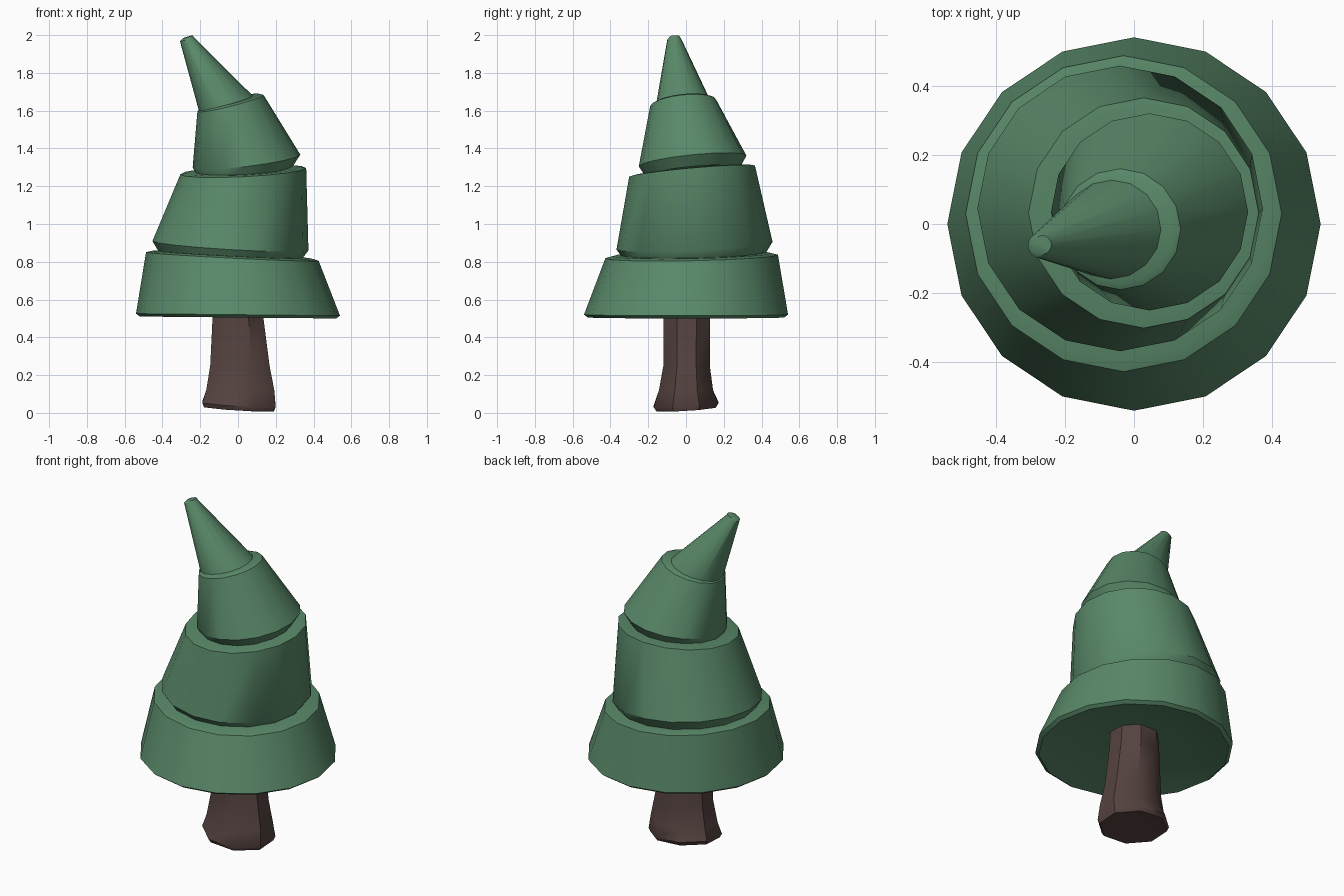
import bpy, bmesh, math

if "Cube" in bpy.data.objects:
    bpy.data.objects.remove(bpy.data.objects["Cube"])


def material(name, color):
    m = bpy.data.materials.new(name)
    m.diffuse_color = (*color, 1)
    m.use_nodes = True
    m.node_tree.nodes["Principled BSDF"].inputs["Base Color"].default_value = m.diffuse_color
    return m


GREEN = material("foliage_green", (0.10, 0.25, 0.14))
BROWN = material("bark_brown", (0.09, 0.055, 0.05))


def loft(name, rings, sides, mat, phase=0.0, hollow=0.0, angle=40):
    """Skin a stack of rings: (cx, cy, cz, rx, ry, slope_x, slope_y)."""
    bm = bmesh.new()
    loops = []
    for cx, cy, cz, rx, ry, sx, sy in rings:
        loop = []
        for i in range(sides):
            a = phase + 2 * math.pi * i / sides
            dx, dy = rx * math.cos(a), ry * math.sin(a)
            loop.append(bm.verts.new((cx + dx, cy + dy, cz + sx * dx + sy * dy)))
        loops.append(loop)
    for lo, hi in zip(loops, loops[1:]):
        for i in range(sides):
            j = (i + 1) % sides
            bm.faces.new((lo[i], lo[j], hi[j], hi[i]))
    # underside (optionally hollowed upward) and top cap
    c = rings[0]
    mid = bm.verts.new((c[0], c[1], c[2] + hollow))
    for i in range(sides):
        bm.faces.new((loops[0][(i + 1) % sides], loops[0][i], mid))
    bm.faces.new(loops[-1])
    bmesh.ops.recalc_face_normals(bm, faces=bm.faces)
    me = bpy.data.meshes.new(name)
    bm.to_mesh(me)
    bm.free()
    me.materials.append(mat)
    ob = bpy.data.objects.new(name, me)
    bpy.context.collection.objects.link(ob)
    bpy.context.view_layer.objects.active = ob
    ob.select_set(True)
    bpy.ops.object.shade_smooth_by_angle(angle=math.radians(angle))
    ob.select_set(False)
    return ob


def tier(name, rings, hollow):
    loft(name, [(x, y, z, r, r, sx, sy) for x, y, z, r, sx, sy in rings],
         16, GREEN, hollow=hollow)


# Foliage tiers, each a leaning cone with a turned-in lower lip
tier("foliage_bottom", [
    (0, 0, 0.505, 0.52, -0.01, 0),
    (0, 0, 0.52, 0.54, -0.01, 0),
    (-0.03, 0.03, 0.828, 0.457, -0.05, 0.02),
    (-0.03, 0.03, 0.838, 0.42, -0.05, 0.02)], 0.12)
tier("foliage_lower_middle", [
    (-0.04, 0.045, 0.835, 0.38, -0.05, 0.04),
    (-0.04, 0.045, 0.885, 0.413, -0.06, 0.05),
    (0.028, 0.032, 1.28, 0.333, 0.05, 0.09),
    (0.028, 0.032, 1.285, 0.30, 0.05, 0.09)], 0.03)
tier("foliage_upper_middle", [
    (0.04, 0.035, 1.275, 0.25, 0.12, 0.09),
    (0.045, 0.035, 1.333, 0.285, 0.12, 0.10),
    (-0.04, -0.015, 1.64, 0.175, 0.25, 0.10),
    (-0.04, -0.015, 1.65, 0.155, 0.25, 0.10)], 0.03)
tier("foliage_tip", [
    (-0.058, -0.015, 1.61, 0.125, 0.26, 0.12),
    (-0.058, -0.015, 1.63, 0.147, 0.26, 0.12),
    (-0.27, -0.062, 1.978, 0.037, 0.3, 0.05),
    (-0.266, -0.06, 1.991, 0.027, 0.3, 0.05)], 0.03)

# Trunk, flaring into an uneven foot
loft("trunk", [
    (0.005, 0.0, 0.022, 0.20, 0.17, -0.06, 0.06),
    (0.005, 0.0, 0.045, 0.21, 0.185, -0.06, 0.06),
    (0.012, 0.0, 0.12, 0.195, 0.155, 0, 0),
    (0.01, 0.003, 0.25, 0.17, 0.133, 0, 0),
    (0.0, 0.004, 0.50, 0.146, 0.132, 0, 0),
    (0.0, 0.004, 0.64, 0.14, 0.13, 0, 0)],
    8, BROWN, phase=math.pi / 8, hollow=0.01)
